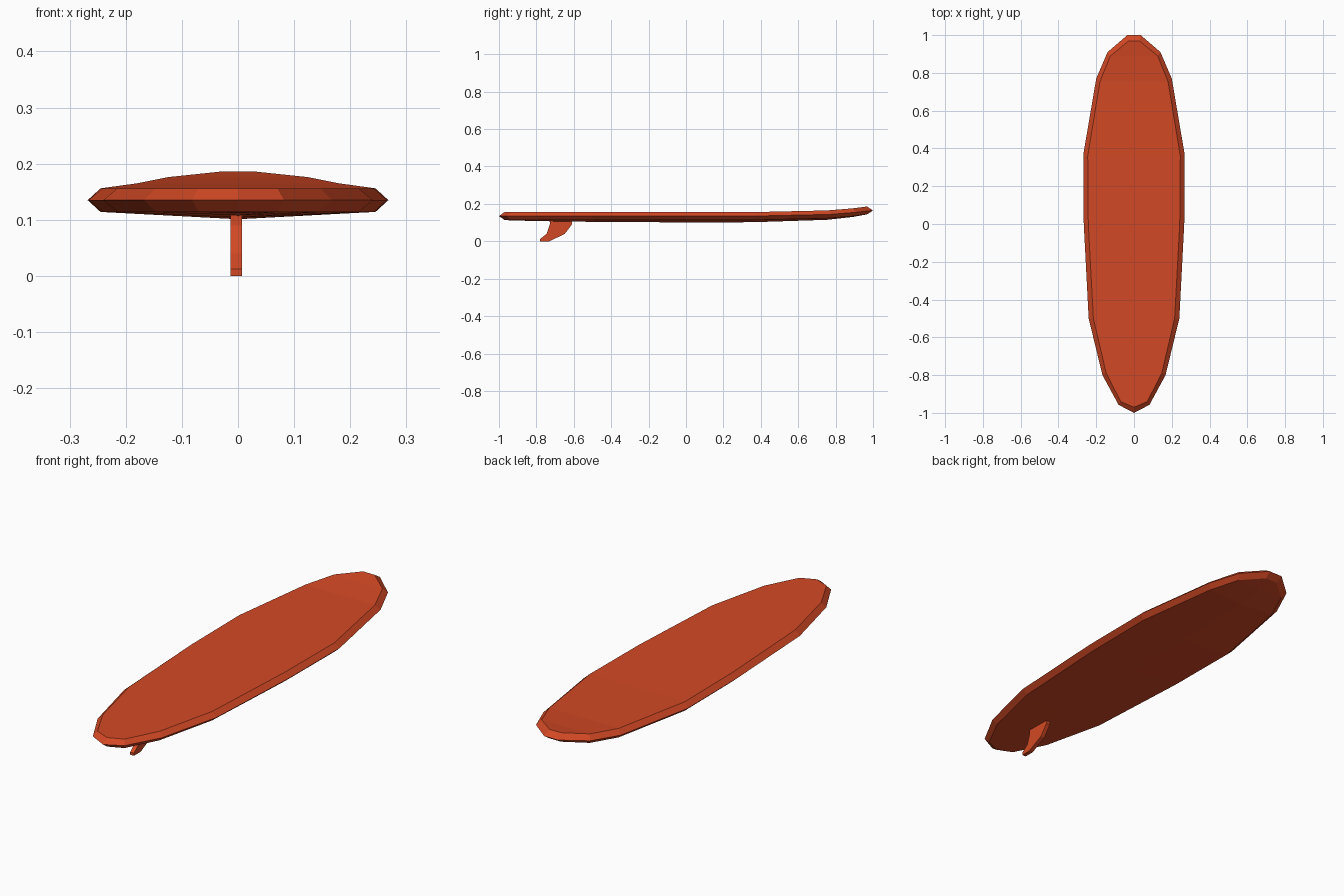
import bpy
import bmesh

cube = bpy.data.objects.get("Cube")
if cube:
    bpy.data.objects.remove(cube, do_unlink=True)

orange = bpy.data.materials.new("burnt_orange")
orange.use_nodes = True
color = (0.65, 0.066, 0.018, 1.0)
orange.diffuse_color = color
orange.node_tree.nodes["Principled BSDF"].inputs["Base Color"].default_value = color


def finish(bm, name):
    """Clean up the bmesh and add it to the scene as a flat-shaded object."""
    bmesh.ops.remove_doubles(bm, verts=bm.verts, dist=0.0005)
    bmesh.ops.recalc_face_normals(bm, faces=bm.faces)
    mesh = bpy.data.meshes.new(name)
    bm.to_mesh(mesh)
    bm.free()
    mesh.materials.append(orange)
    obj = bpy.data.objects.new(name, mesh)
    bpy.context.collection.objects.link(obj)
    return obj


# Board stations, tail to nose:
# rail half width, rail y, deck half width, deck y, nose rise, keel depth
STATIONS = [
    (0.0, -1.0, 0.0, -0.97, 0.0, 0.0),
    (0.082, -0.957, 0.07, -0.94, 0.0, 0.002),
    (0.167, -0.80, 0.147, -0.79, 0.0, 0.006),
    (0.24, -0.50, 0.215, -0.50, 0.0, 0.01),
    (0.266, 0.0, 0.242, 0.0, 0.0, 0.013),
    (0.268, 0.37, 0.245, 0.36, 0.0, 0.012),
    (0.20, 0.77, 0.18, 0.755, 0.009, 0.008),
    (0.14, 0.91, 0.125, 0.89, 0.02, 0.004),
    (0.035, 1.0, 0.03, 0.968, 0.03, 0.0),
]
DECK_Z, RAIL_Z, BOTTOM_Z = 0.156, 0.135, 0.114


def section(bm, rail_x, rail_y, deck_x, deck_y, rise, keel):
    """One cross-section: deck, rail and bottom edge, keel, then mirrored."""
    side = [(deck_x, deck_y, DECK_Z), (rail_x, rail_y, RAIL_Z), (deck_x, deck_y, BOTTOM_Z)]
    points = side + [(0, deck_y, BOTTOM_Z - keel)]
    points += [(-x, y, z) for x, y, z in reversed(side)]
    return [bm.verts.new((x, y, z + rise)) for x, y, z in points]


# Board: bridge the sections and close the squared nose
bm = bmesh.new()
rings = [section(bm, *station) for station in STATIONS]
for a, b in zip(rings, rings[1:]):
    for i in range(len(a)):
        j = (i + 1) % len(a)
        bm.faces.new((a[i], a[j], b[j], b[i]))
nose = rings[-1]
bm.faces.new((nose[0], nose[1], nose[5], nose[6]))
bm.faces.new(nose[1:6])
finish(bm, "board")

# Fin: swept-back profile extruded sideways
FIN = [(-0.61, 0.112), (-0.61, 0.09), (-0.648, 0.04), (-0.73, 0.0),
       (-0.78, 0.0), (-0.78, 0.012), (-0.745, 0.04), (-0.728, 0.09), (-0.728, 0.112)]
bm = bmesh.new()
outline = bm.faces.new([bm.verts.new((-0.013, y, z)) for y, z in FIN])
result = bmesh.ops.extrude_face_region(bm, geom=[outline])
moved = [v for v in result["geom"] if isinstance(v, bmesh.types.BMVert)]
bmesh.ops.translate(bm, verts=moved, vec=(0.02, 0, 0))
finish(bm, "fin")
